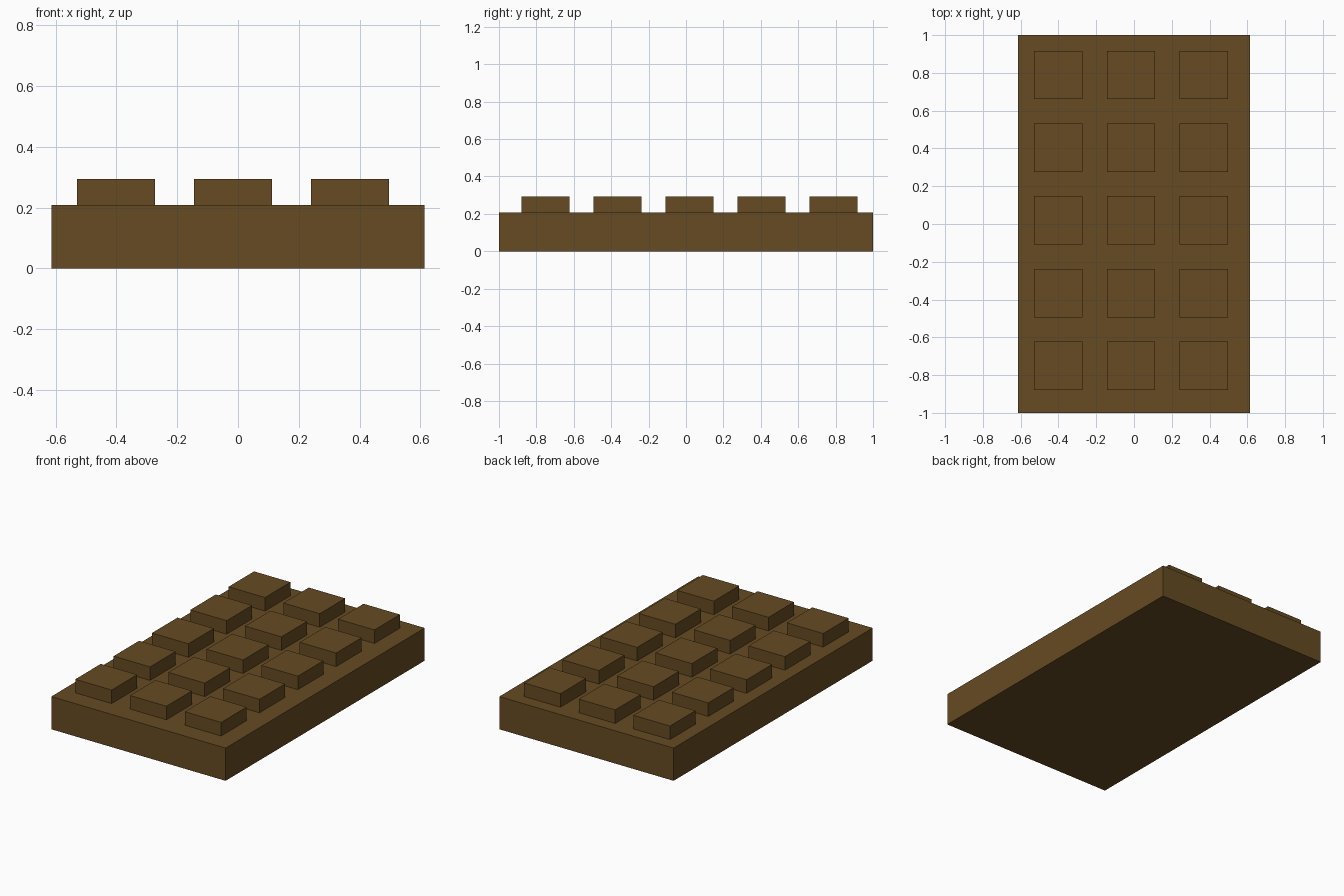
import bpy

# Remove the default cube
default = bpy.data.objects.get("Cube")
if default:
    bpy.data.objects.remove(default, do_unlink=True)

# Single brown material
BROWN = (0.133, 0.07, 0.016, 1)
brown = bpy.data.materials.new("chocolate brown")
brown.use_nodes = True
brown.diffuse_color = BROWN
bsdf = next(n for n in brown.node_tree.nodes if n.type == "BSDF_PRINCIPLED")
bsdf.inputs["Base Color"].default_value = BROWN
bsdf.inputs["Roughness"].default_value = 0.6


def box(name, size, centre):
    """Add a flat-shaded box with its scale baked into the mesh."""
    bpy.ops.mesh.primitive_cube_add(size=1, location=centre)
    obj = bpy.context.object
    obj.name = obj.data.name = name
    for v in obj.data.vertices:
        v.co = [c * s for c, s in zip(v.co, size)]
    obj.data.materials.append(brown)
    return obj


# Slab
WIDTH, LENGTH, THICKNESS = 1.226, 2.0, 0.208
box("slab", (WIDTH, LENGTH, THICKNESS), (0, 0, THICKNESS / 2))

# Raised squares, three across and five along, sitting slightly off centre
SIDE, HEIGHT, STEP = 0.256, 0.086, 0.385
OFFSET_X, OFFSET_Y = -0.016, 0.019
for row in range(5):
    for col in range(3):
        centre = (OFFSET_X + (col - 1) * STEP,
                  OFFSET_Y + (row - 2) * STEP,
                  THICKNESS + HEIGHT / 2)
        box(f"square_row{row + 1}_col{col + 1}", (SIDE, SIDE, HEIGHT), centre)
